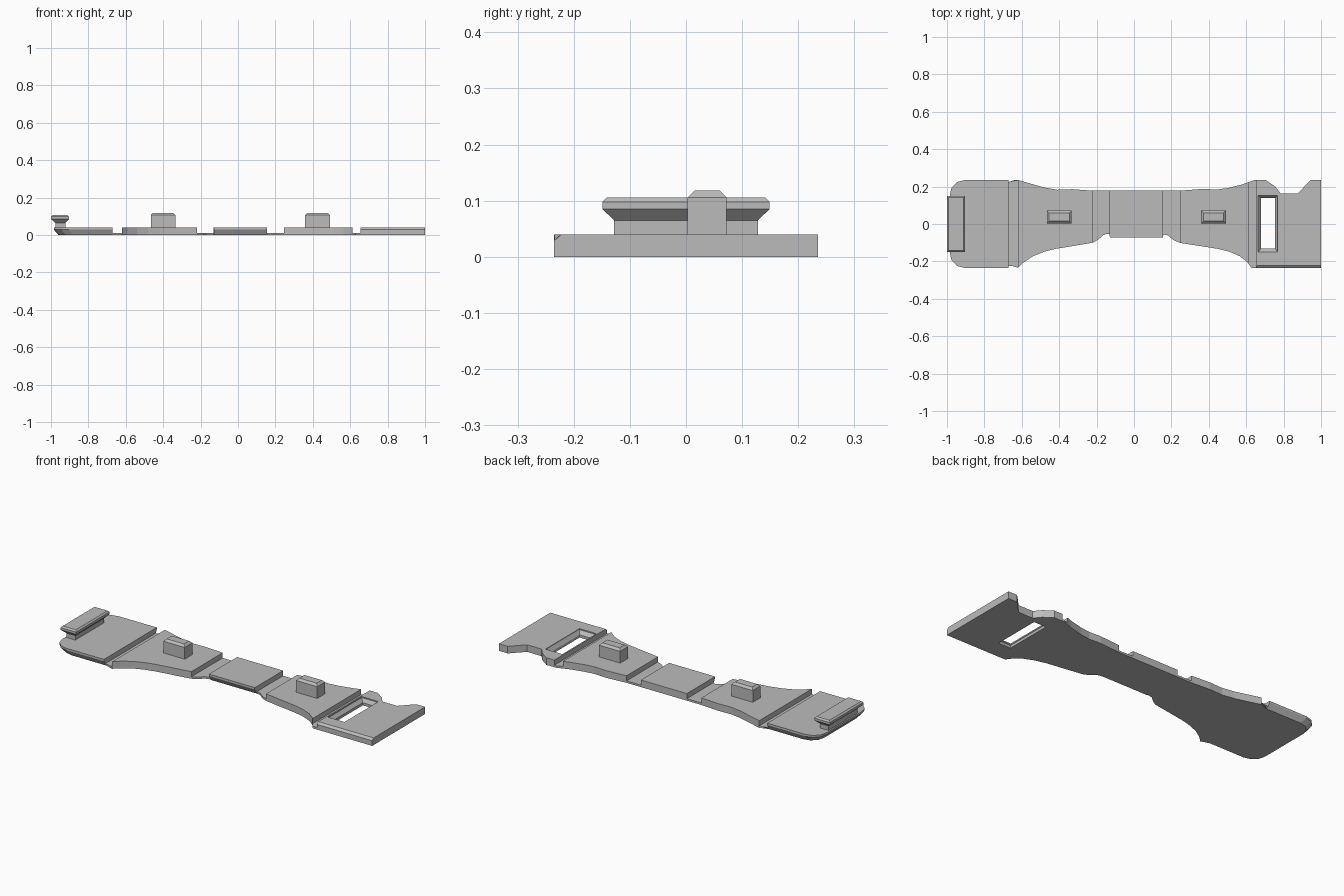
import bpy
import bmesh

cube = bpy.data.objects.get("Cube")
if cube:
    bpy.data.objects.remove(cube, do_unlink=True)

grey = bpy.data.materials.new("plain_grey")
grey.use_nodes = True
grey.diffuse_color = (0.5, 0.5, 0.5, 1)
grey.node_tree.nodes["Principled BSDF"].inputs["Base Color"].default_value = (0.5, 0.5, 0.5, 1)


def loft(name, rings):
    """Closed solid through stacked rings of equal point count."""
    bm = bmesh.new()
    loops = [[bm.verts.new(p) for p in ring] for ring in rings]
    n = len(rings[0])
    for low, high in zip(loops, loops[1:]):
        for i in range(n):
            j = (i + 1) % n
            bm.faces.new((low[i], low[j], high[j], high[i]))
    bm.faces.new(loops[0][::-1])
    bm.faces.new(loops[-1])
    bmesh.ops.recalc_face_normals(bm, faces=bm.faces)
    mesh = bpy.data.meshes.new(name)
    bm.to_mesh(mesh)
    bm.free()
    mesh.materials.append(grey)
    obj = bpy.data.objects.new(name, mesh)
    bpy.context.collection.objects.link(obj)
    return obj


def rect(x0, x1, y0, y1, z, inset=0):
    x0, x1, y0, y1 = x0 + inset, x1 - inset, y0 + inset, y1 - inset
    return [(x0, y0, z), (x1, y0, z), (x1, y1, z), (x0, y1, z)]


def cut(target, cutter):
    mod = target.modifiers.new(cutter.name, "BOOLEAN")
    mod.operation = "DIFFERENCE"
    mod.solver = "EXACT"
    mod.object = cutter
    cutter.hide_render = True
    cutter.hide_viewport = True
    cutter.display_type = "WIRE"


# Strap outline, front edge left to right, then back edge right to left
front = [(-0.985, -0.155), (-0.975, -0.195), (-0.945, -0.225), (-0.905, -0.235),
         (-0.67, -0.235), (-0.62, -0.234), (-0.59, -0.205), (-0.54, -0.172),
         (-0.48, -0.148), (-0.42, -0.133), (-0.22, -0.1), (-0.19, -0.082),
         (-0.165, -0.06), (-0.145, -0.052), (-0.131, -0.053), (-0.129, -0.073),
         (0.155, -0.073), (0.157, -0.056), (0.18, -0.06), (0.21, -0.085),
         (0.245, -0.101), (0.45, -0.133), (0.51, -0.148), (0.565, -0.172),
         (0.605, -0.203), (0.628, -0.234), (0.66, -0.235), (1, -0.235)]
back = [(1, 0.235), (0.945, 0.235), (0.875, 0.163), (0.785, 0.163),
        (0.755, 0.2), (0.705, 0.235), (0.645, 0.235), (0.58, 0.212),
        (0.5, 0.192), (0.44, 0.184), (0.37, 0.188), (0.245, 0.178),
        (-0.22, 0.178), (-0.33, 0.186), (-0.41, 0.183), (-0.48, 0.195),
        (-0.55, 0.215), (-0.62, 0.235), (-0.67, 0.235), (-0.905, 0.235),
        (-0.945, 0.225), (-0.975, 0.195), (-0.985, 0.155)]
outline = front + back


def underside(x, y):
    """Undercut the rounded end and the front of the middle plate."""
    if x < -0.65:
        return (x * 0.975 if x < -0.8 else x, y * 0.93, 0)
    if -0.13 < x < 0.156 and y < 0:
        return (x, y + 0.018, 0)
    return (x, y, 0)


def topside(x, y):
    """Chamfer the front edge of the slotted plate."""
    return (x, y + 0.013 if x > 0.65 and y < -0.2 else y, 0.04)


strap = loft("strap", [[underside(*p) for p in outline],
                       [(x, y, 0.029) for x, y in outline],
                       [topside(*p) for p in outline]])

# Hinge grooves across the strap
for name, x0, x1 in (("end_groove_right", -0.67, -0.62), ("middle_groove_right", -0.22, -0.13),
                     ("middle_groove_left", 0.156, 0.245), ("end_groove_left", 0.611, 0.655)):
    cut(strap, loft(name + "_cutter", [rect(x0, x1, -0.4, 0.4, 0.011),
                                       rect(x0, x1, -0.4, 0.4, 0.1)]))

# Clip slot with flared mouth
inner, outer = (0.68, 0.755, -0.132, 0.138), (0.663, 0.768, -0.15, 0.152)
cut(strap, loft("slot_cutter", [rect(*inner, -0.05), rect(*inner, 0.015),
                                rect(*outer, 0.034), rect(*outer, 0.08)]))

# Two studs with bevelled tops
for name, x in (("right_stud", -0.4), ("left_stud", 0.425)):
    size = (x - 0.066, x + 0.066, 0.003, 0.072)
    loft(name, [rect(*size, 0.035), rect(*size, 0.106), rect(*size, 0.118, 0.012)])

# Clip bar: narrow stem flaring into a bevelled head
stem, head = (-0.977, -0.923, -0.128, 0.128), (-1, -0.903, -0.149, 0.149)
loft("clip_bar", [rect(*stem, 0.035), rect(*stem, 0.065), rect(*head, 0.085),
                  rect(*head, 0.098), rect(*head, 0.106, 0.008)])
